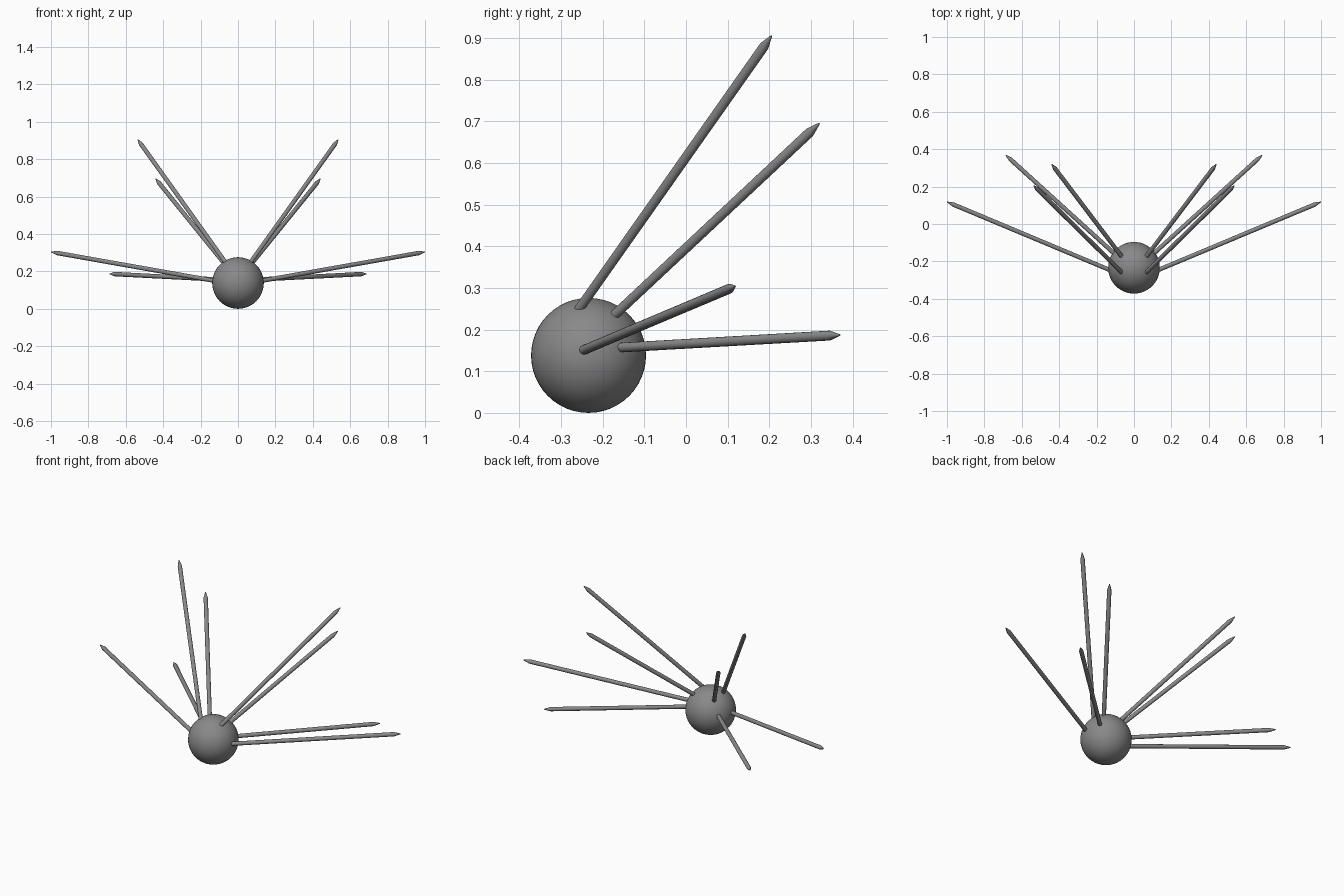
import bpy, bmesh, math
from mathutils import Vector

if "Cube" in bpy.data.objects:
    bpy.data.objects.remove(bpy.data.objects["Cube"])

CENTRE = Vector((0, -0.234, 0.138))
RADIUS = 0.138

# Dark grey finish
dark = bpy.data.materials.new("dark_grey")
dark.diffuse_color = (0.25, 0.25, 0.25, 1)
dark.use_nodes = True
dark.node_tree.nodes["Principled BSDF"].inputs["Base Color"].default_value = dark.diffuse_color

# Round body
bpy.ops.mesh.primitive_uv_sphere_add(segments=48, ring_count=24, radius=RADIUS, location=CENTRE)
body = bpy.context.object
body.name = "body"
body.data.materials.append(dark)
bpy.ops.object.shade_smooth()


def spike(name, base, tip):
    """Slim rod with a short pointed end, its root sunk into the body."""
    base, tip = Vector(base), Vector(tip)
    axis = (tip - base).normalized()
    root = base - axis * 0.03
    length = (tip - root).length
    rings = [(0, 0.0115), (length - 0.036, 0.0118), (length, 0.002)]
    n = 16
    bm = bmesh.new()
    loops = [[bm.verts.new((r * math.cos(math.tau * i / n), r * math.sin(math.tau * i / n), z))
              for i in range(n)] for z, r in rings]
    for a, b in zip(loops, loops[1:]):
        for i in range(n):
            j = (i + 1) % n
            bm.faces.new((a[i], a[j], b[j], b[i]))
    bm.faces.new(loops[0][::-1])
    bm.faces.new(loops[-1])
    mesh = bpy.data.meshes.new(name)
    bm.to_mesh(mesh)
    bm.free()
    mesh.materials.append(dark)
    obj = bpy.data.objects.new(name, mesh)
    bpy.context.collection.objects.link(obj)
    obj.rotation_mode = 'QUATERNION'
    obj.rotation_quaternion = axis.to_track_quat('Z', 'Y')
    obj.location = root
    bpy.ops.object.select_all(action='DESELECT')
    obj.select_set(True)
    bpy.context.view_layer.objects.active = obj
    bpy.ops.object.shade_smooth_by_angle(angle=math.radians(30))


# Four spikes per side: (base on body, tip)
spikes = {
    "upper_front_spike": ((0.072, -0.252, 0.256), (0.536, 0.205, 0.905)),
    "upper_back_spike": ((0.074, -0.163, 0.243), (0.44, 0.32, 0.695)),
    "lower_front_spike": ((0.132, -0.245, 0.151), (0.999, 0.118, 0.304)),
    "lower_back_spike": ((0.11, -0.154, 0.157), (0.686, 0.369, 0.187)),
}
for name, (b, t) in spikes.items():
    for side, s in (("right", 1), ("left", -1)):
        spike(f"{name}_{side}", (s * b[0], b[1], b[2]), (s * t[0], t[1], t[2]))
